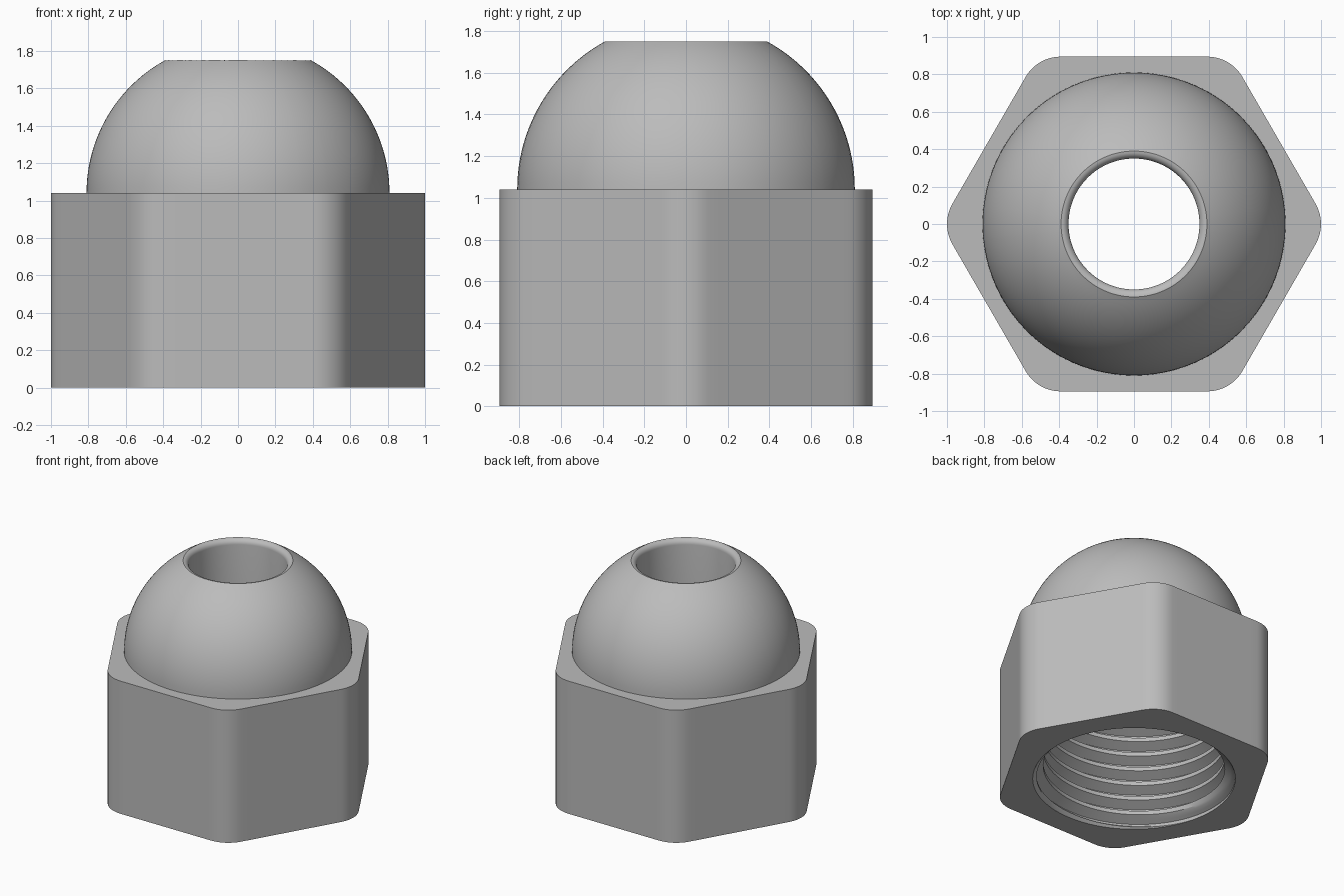
import bpy, bmesh
from math import pi, sin, cos, tan, radians, hypot, atan2

cube = bpy.data.objects.get("Cube")
if cube:
    bpy.data.objects.remove(cube, do_unlink=True)

APOTHEM, ROUND, HEX_TOP = 0.895, 0.217, 1.04
DOME_R, TOP = 0.81, 1.75
BORE_R, LIP = 0.35, 0.04
MAJOR_R, MINOR_R, PITCH = 0.72, 0.645, 0.12

metal = bpy.data.materials.new("grey_metal")
metal.use_nodes = True
colour = (0.5, 0.5, 0.5, 1)
metal.diffuse_color = colour
metal.node_tree.nodes["Principled BSDF"].inputs["Base Color"].default_value = colour


def rounded_hexagon():
    """Points of the hexagon outline, with rounded corners on the x axis."""
    points = []
    centre = (APOTHEM - ROUND) / cos(pi / 6)
    half_flat = centre / 2
    for side in range(6):
        turn = side * pi / 3
        for i in range(9):
            a = turn - pi / 6 + i * pi / 24
            points.append((centre * cos(turn) + ROUND * cos(a),
                           centre * sin(turn) + ROUND * sin(a)))
        # extra points along the flat keep the round parts smooth
        a = turn + pi / 6
        for i in range(1, 14):
            s = half_flat * (i / 7 - 1)
            points.append((APOTHEM * cos(a) - s * sin(a),
                           APOTHEM * sin(a) + s * cos(a)))
    return points


def finish(name, bm, angle):
    bmesh.ops.remove_doubles(bm, verts=bm.verts, dist=0.0001)
    bmesh.ops.dissolve_degenerate(bm, edges=bm.edges, dist=0.0001)
    mesh = bpy.data.meshes.new(name)
    bm.to_mesh(mesh)
    bm.free()
    mesh.materials.append(metal)
    obj = bpy.data.objects.new(name, mesh)
    bpy.context.collection.objects.link(obj)
    bpy.ops.object.select_all(action="DESELECT")
    obj.select_set(True)
    bpy.context.view_layer.objects.active = obj
    bpy.ops.object.shade_smooth_by_angle(angle=radians(angle))


def skin(bm, rings, closed):
    """Join each ring of points to the next one with quads."""
    rows = [[bm.verts.new(p) for p in ring] for ring in rings]
    n = len(rows[0])
    for low, high in zip(rows, rows[1:]):
        for i in range(n if closed else n - 1):
            j = (i + 1) % n
            bm.faces.new((low[i], low[j], high[j], high[i]))


outline = rounded_hexagon()
angles = [atan2(y, x) for x, y in outline]


def circle(radius, z):
    return [(radius * cos(a), radius * sin(a), z) for a in angles]


def hexagon(z):
    return [(x, y, z) for x, y in outline]


# Nut body: underside, hexagon, dome, rounded lip, bore and inner shoulder
rings = [circle(MAJOR_R, 0), hexagon(0), hexagon(HEX_TOP)]
lip_r = BORE_R + LIP
end = atan2(TOP - HEX_TOP, lip_r)
for i in range(25):
    a = end * i / 24
    rings.append(circle(DOME_R * cos(a), HEX_TOP + DOME_R * sin(a)))
for i in range(7):
    a = pi / 2 * i / 6
    rings.append(circle(lip_r - LIP * sin(a), TOP - LIP + LIP * cos(a)))
rings += [circle(BORE_R, HEX_TOP), circle(MAJOR_R, HEX_TOP)]
body = bmesh.new()
skin(body, rings, True)
finish("nut_body", body, 32)

# Internal thread: a helical strip, cut off at both ends, with a lead-in chamfer
KNOTS = [0, 0.25, 0.35, 0.46, 0.5625, 0.6875, 0.79, 0.9]


def thread_radius(phase):
    phase %= 1
    if phase <= 0.25:
        return MINOR_R
    if phase < 0.5625:
        return MINOR_R + (MAJOR_R - MINOR_R) * (phase - 0.25) / 0.3125
    if phase <= 0.6875:
        return MAJOR_R
    return MAJOR_R - (MAJOR_R - MINOR_R) * (phase - 0.6875) / 0.3125


STEPS = 120
strip = []
for turn in range(-1, int(HEX_TOP / PITCH) + 2):
    for knot in KNOTS:
        row = []
        for i in range(STEPS + 1):
            part = i / STEPS
            z = min(max((turn + knot + part) * PITCH, 0), HEX_TOP)
            r = max(thread_radius(z / PITCH - part), MAJOR_R - z)
            a = 2 * pi * part
            row.append((r * cos(a), r * sin(a), z))
        strip.append(row)
thread = bmesh.new()
skin(thread, strip, False)
# the wall of the bore faces its axis
bmesh.ops.reverse_faces(thread, faces=thread.faces)
finish("inner_thread", thread, 25)
